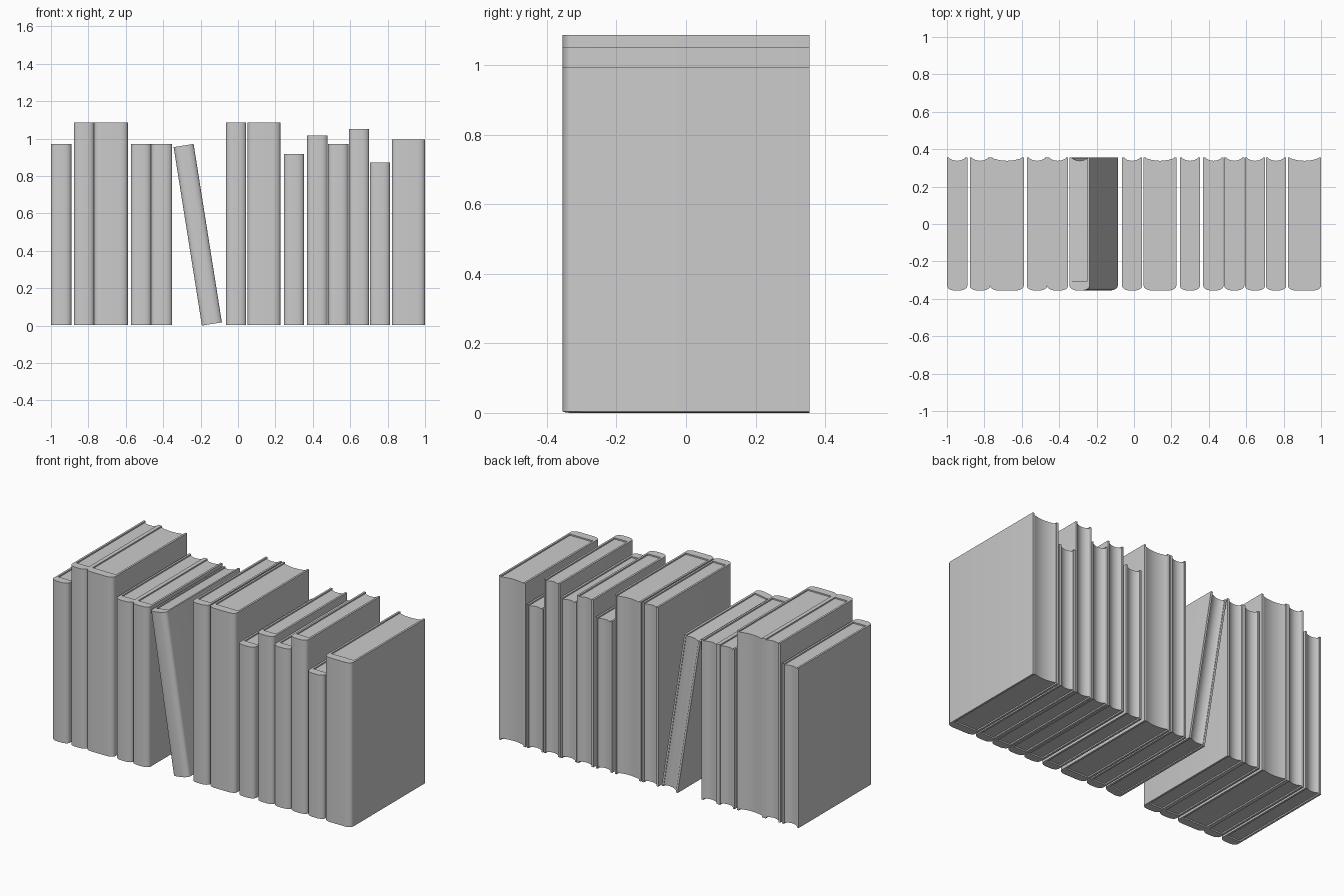
import bpy, bmesh, math

if "Cube" in bpy.data.objects:
    bpy.data.objects.remove(bpy.data.objects["Cube"])

FRONT, BACK = -0.355, 0.355   # spine and fore-edge
BOARD = 0.012                 # cover board thickness
RECESS = 0.008                # page block inset at top and bottom


def prism(name, outline, z0, z1):
    """Extrude a closed xy outline from z0 to z1."""
    bm = bmesh.new()
    face = bm.faces.new([bm.verts.new((x, y, z0)) for x, y in outline])
    ext = bmesh.ops.extrude_face_region(bm, geom=[face])
    top = [v for v in ext["geom"] if isinstance(v, bmesh.types.BMVert)]
    bmesh.ops.translate(bm, verts=top, vec=(0, 0, z1 - z0))
    bmesh.ops.recalc_face_normals(bm, faces=bm.faces)
    mesh = bpy.data.meshes.new(name)
    bm.to_mesh(mesh)
    bm.free()
    ob = bpy.data.objects.new(name, mesh)
    bpy.context.collection.objects.link(ob)
    bpy.ops.object.select_all(action='DESELECT')
    ob.select_set(True)
    bpy.context.view_layer.objects.active = ob
    bpy.ops.object.shade_smooth_by_angle(angle=math.radians(35))
    return ob


def book(index, width, height, location, lean=0.0):
    w = width / 2
    inner = w - BOARD
    # cover: two boards joined by a rounded spine
    rx, ry = min(0.04, w * 0.75), 0.025
    corner = [(w - rx + rx * math.cos(a), FRONT + ry - ry * math.sin(a))
              for a in (i * math.pi / 12 for i in range(7))]
    page_front = FRONT + 0.05
    half = [(inner, page_front), (inner, BACK), (w, BACK)] + corner
    outline = half + [(-x, y) for x, y in reversed(half)]
    cover = prism(f"book_cover_{index}", outline, 0, height)
    # page block with a concave fore-edge
    n = 10
    arc = []
    for i in range(n + 1):
        t = -1 + 2 * i / n
        arc.append((-t * inner, BACK - 0.017 + 0.014 * (t * t)))
    pages = prism(f"book_pages_{index}",
                  [(-inner, page_front), (inner, page_front)] + arc,
                  RECESS, height - RECESS)
    for ob in (cover, pages):
        ob.location = location
        ob.rotation_euler.y = lean


# upright books: left x, right x, top z
BASE = 0.004
upright = [
    (-1.0, -0.891, 0.97), (-0.878, -0.769, 1.087), (-0.769, -0.589, 1.087),
    (-0.573, -0.464, 0.97), (-0.464, -0.352, 0.97),
    (-0.064, 0.044, 1.087), (0.052, 0.226, 1.087), (0.245, 0.353, 0.917),
    (0.37, 0.479, 1.015), (0.482, 0.590, 0.97), (0.593, 0.701, 1.052),
    (0.705, 0.814, 0.871), (0.823, 1.0, 0.995),
]
for i, (x0, x1, top) in enumerate(upright, 1):
    book(i, x1 - x0, top - BASE, ((x0 + x1) / 2, 0, BASE))

# leaning book, resting on its lower left edge
tilt, w = math.radians(9), 0.108
book(len(upright) + 1, w, 0.966,
     (-0.193 + w / 2 * math.cos(tilt), 0, w / 2 * math.sin(tilt)), -tilt)
